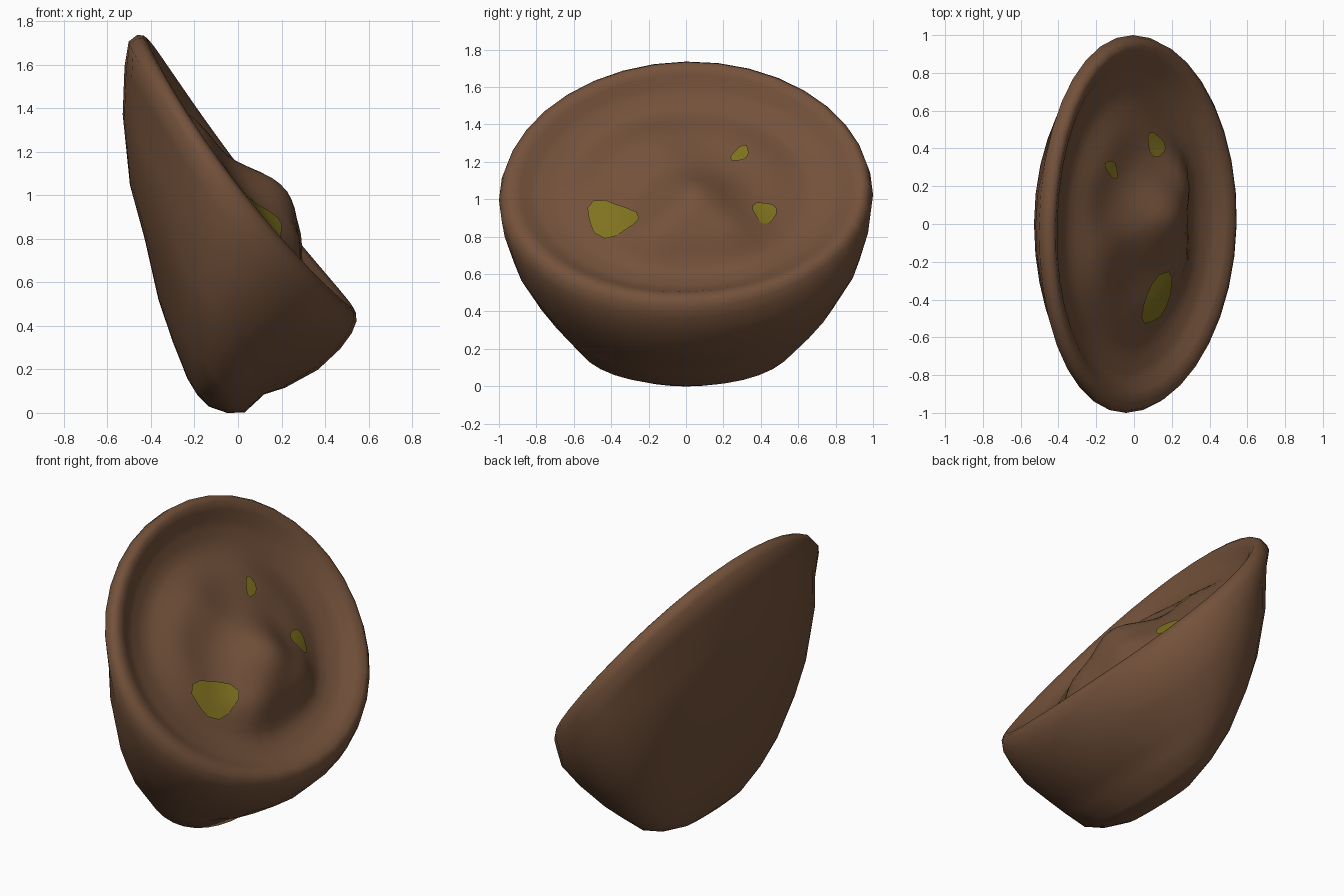
import bpy, bmesh
from math import sin, cos, pi, exp, hypot
from mathutils import Vector

cube = bpy.data.objects.get("Cube")
if cube:
    bpy.data.objects.remove(cube)

# Tilted frame of the opening: u sideways, v up the slope, w out of the opening
CENTRE = Vector((0.04, 0, 1.087))
U = Vector((0, 1, 0))
V = Vector((-0.608, 0, 0.795))
W = Vector((0.795, 0, 0.608))
SEGMENTS = 36
RIM_U, RIM_V = 0.94, 0.775


def place(u, v, w):
    return CENTRE + U * u + V * v + W * w


def material(name, colour):
    mat = bpy.data.materials.new(name)
    mat.use_nodes = True
    mat.diffuse_color = (*colour, 1)
    bsdf = mat.node_tree.nodes["Principled BSDF"]
    bsdf.inputs["Base Color"].default_value = (*colour, 1)
    bsdf.inputs["Roughness"].default_value = 0.9
    return mat


def finish(bm, name, mat):
    bmesh.ops.recalc_face_normals(bm, faces=bm.faces)
    mesh = bpy.data.meshes.new(name)
    bm.to_mesh(mesh)
    bm.free()
    obj = bpy.data.objects.new(name, mesh)
    bpy.context.collection.objects.link(obj)
    mesh.materials.append(mat)
    bpy.ops.object.select_all(action="DESELECT")
    obj.select_set(True)
    bpy.context.view_layer.objects.active = obj
    bpy.ops.object.shade_smooth_by_angle(angle=pi / 2.5)
    return obj


def bridge(bm, a, b):
    for i in range(len(a)):
        j = (i + 1) % len(a)
        bm.faces.new((a[i], a[j], b[j], b[i]))


def cap(bm, ring, point):
    tip = bm.verts.new(point)
    for i in range(len(ring)):
        bm.faces.new((ring[i], ring[(i + 1) % len(ring)], tip))


def lean(u):
    # Both sides of the rim dip, the front side more
    return 0.03 * u - 0.055 * u * u


def bump(u, v, cu, cv, size, height):
    return height * exp(-((u - cu) ** 2 + (v - cv) ** 2) / size ** 2)


def floor_height(u, v):
    # Shallow trough inside the rim, central mound and soft lumps
    r = hypot(u / RIM_U, v / RIM_V)
    w = 0.02 + lean(u) * r
    profile = ((0, -0.065), (0.45, -0.065), (0.72, -0.105), (0.84, -0.08), (1, 0))
    for (r0, w0), (r1, w1) in zip(profile, profile[1:]):
        if r <= r1 or r1 == 1:
            t = min((r - r0) / (r1 - r0), 1)
            w += w0 + (w1 - w0) * t * t * (3 - 2 * t)
            break
    w += bump(u, v, 0.04, -0.18, 0.23, 0.14)
    w += bump(u, v, 0.25, -0.36, 0.13, 0.05)
    w += bump(u, v, -0.2, -0.36, 0.13, 0.04)
    w += bump(u, v, -0.1, 0.25, 0.16, 0.025)
    w += 0.02 * sin(9 * u + 1) * sin(8 * v + 2) * max(0, 1 - r)
    return w


# Shell: slices parallel to the opening as (w, v low, v high, half width)
SLICES = ((-0.78, -0.735, -0.57, 0.27), (-0.73, -0.81, -0.39, 0.46),
          (-0.665, -0.858, -0.2, 0.6), (-0.545, -0.85, 0.06, 0.75),
          (-0.45, -0.88, 0.3, 0.83), (-0.28, -0.905, 0.58, 0.94),
          (-0.14, -0.89, 0.74, 0.985), (-0.055, -0.865, 0.82, 1.0),
          (-0.005, -0.835, 0.82, 0.985), (0.016, -0.805, 0.8, 0.965))
brown = material("shell_brown", (0.172, 0.083, 0.043))
bm = bmesh.new()
angles = [2 * pi * i / SEGMENTS for i in range(SEGMENTS)]
rings = []
for k, (w, low, high, half) in enumerate(SLICES):
    ring = []
    rough = 0.007 if k < 6 else 0
    for a in angles:
        # Small dents, flatter corners on the back, fuller ones below the lip
        scale = 1 - rough * (1 + sin(5 * a + 1.7 * k))
        if k < 7:
            scale += sin(2 * a) ** 2 * (-0.055 if cos(a) > 0 else 0.01 + 0.02 * sin(a))
        u = half * sin(a) * scale
        v = (low + high) / 2 + (high - low) / 2 * cos(a) * scale
        ring.append(bm.verts.new(place(u, v, w + lean(u) * k / 9)))
    rings.append(ring)

# Inner surface: rings shrinking from the rim to the middle
INNER = 18
for k in range(INNER):
    s = 1 - k / INNER
    ring = []
    for a in angles:
        u, v = RIM_U * s * sin(a), RIM_V * s * cos(a)
        ring.append(bm.verts.new(place(u, v, floor_height(u, v))))
    rings.append(ring)
for a, b in zip(rings, rings[1:]):
    bridge(bm, a, b)
cap(bm, rings[0], place(0, -0.66, -0.79))
cap(bm, rings[-1], place(0, 0, floor_height(0, 0)))
finish(bm, "shell_half", brown)

# Yellow spots: thin irregular patches lying on the inner surface
yellow = material("spot_yellow", (0.215, 0.166, 0.014))


def spot(name, cu, cv, ru, rv, skew):
    bm = bmesh.new()
    rings = []
    for s in (1, 0.66, 0.33):
        ring = []
        for i in range(14):
            a = 2 * pi * i / 14
            r = s * (1 + 0.13 * sin(3 * a + skew))
            u = cu + ru * r * cos(a)
            v = cv + rv * r * sin(a) - skew * 0.25 * ru * r * cos(a)
            ring.append(bm.verts.new(place(u, v, floor_height(u, v) + 0.009)))
        rings.append(ring)
    for a, b in zip(rings, rings[1:]):
        bridge(bm, a, b)
    cap(bm, rings[-1], place(cu, cv, floor_height(cu, cv) + 0.009))
    obj = finish(bm, name, yellow)
    if obj.data.polygons[0].normal.dot(W) < 0:
        obj.data.flip_normals()


spot("large_spot", -0.4, -0.2, 0.135, 0.115, 1)
spot("side_spot", 0.42, -0.17, 0.064, 0.072, 0)
spot("upper_spot", 0.29, 0.22, 0.048, 0.048, -2)
